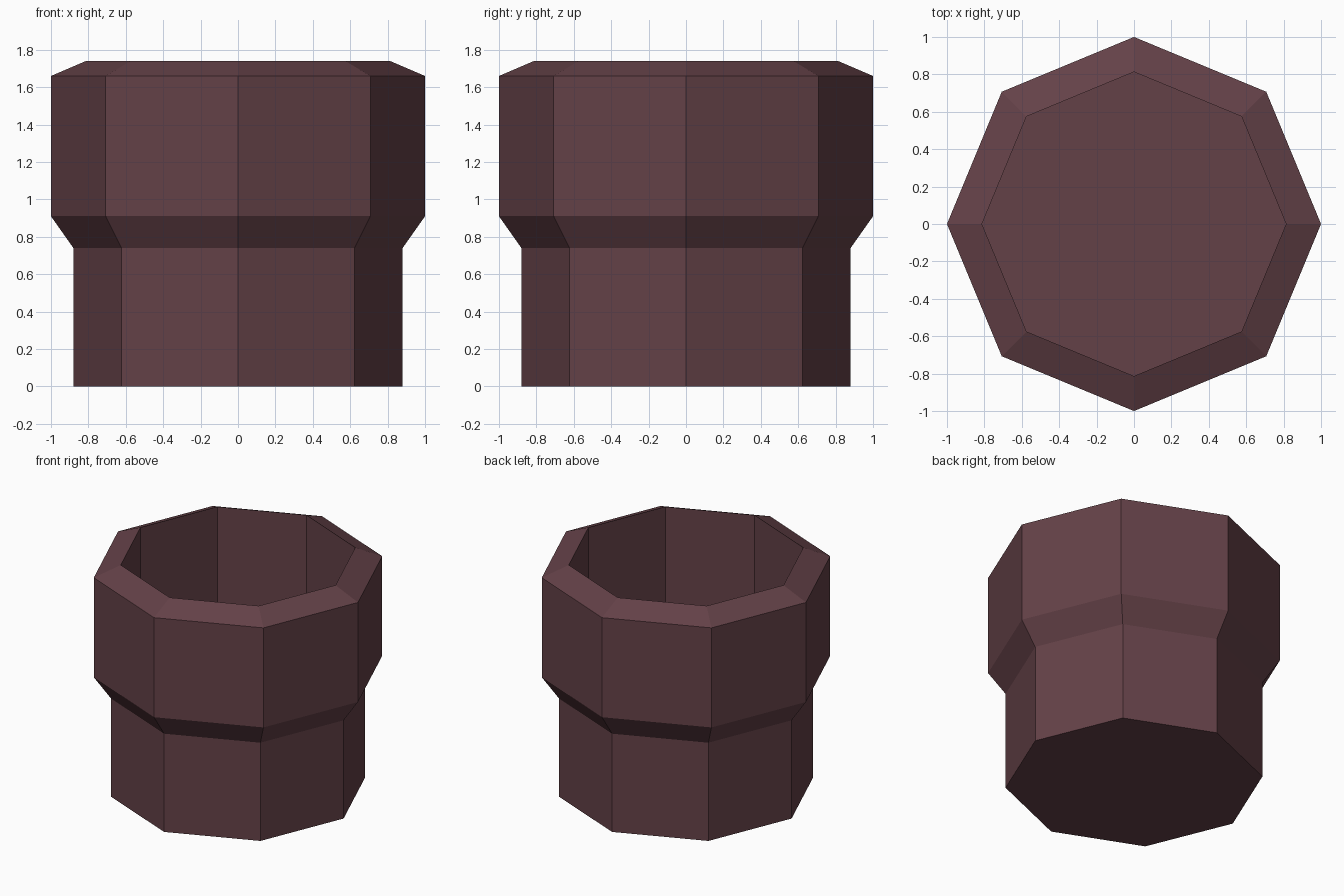
import bpy, bmesh
from math import cos, sin, tau

cube = bpy.data.objects.get("Cube")
if cube:
    bpy.data.objects.remove(cube, do_unlink=True)

SIDES = 8

# Single dark maroon colour
maroon = bpy.data.materials.new("dark_maroon")
maroon.use_nodes = True
colour = (0.127, 0.053, 0.064, 1)
maroon.diffuse_color = colour
maroon.node_tree.nodes["Principled BSDF"].inputs["Base Color"].default_value = colour


def lathe(name, profile, material):
    """Make a faceted, capped solid from (radius, height) points."""
    bm = bmesh.new()
    rings = [[bm.verts.new((r * cos(tau * i / SIDES), r * sin(tau * i / SIDES), z))
              for i in range(SIDES)] for r, z in profile]
    for low, high in zip(rings, rings[1:]):
        for i in range(SIDES):
            j = (i + 1) % SIDES
            bm.faces.new((low[i], low[j], high[j], high[i]))
    bm.faces.new(rings[0])
    bm.faces.new(rings[-1])
    bmesh.ops.recalc_face_normals(bm, faces=bm.faces)
    mesh = bpy.data.meshes.new(name)
    bm.to_mesh(mesh)
    bm.free()
    mesh.materials.append(material)
    obj = bpy.data.objects.new(name, mesh)
    bpy.context.collection.objects.link(obj)
    return obj


# Outer wall from the base up, over the bevelled rim, down the straight inside to the floor
lathe("octagonal_pot", [
    (0.88, 0), (0.88, 0.74),      # narrow base
    (1, 0.91), (1, 1.66),         # flared collar
    (0.813, 1.74), (0.813, 0.1),  # rim and hollow
], maroon)
